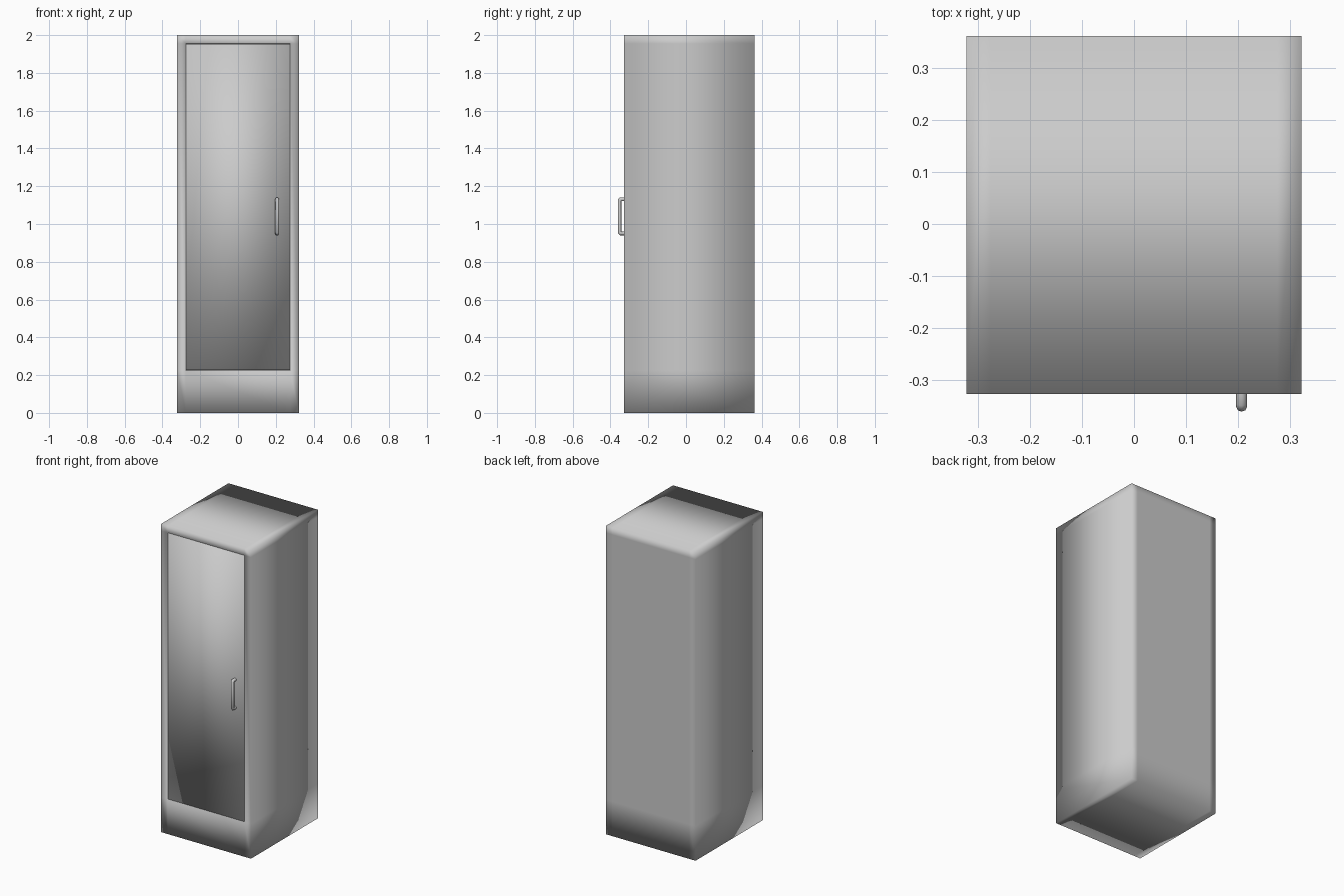
import bpy, bmesh
from mathutils import Vector

if "Cube" in bpy.data.objects:
    bpy.data.objects.remove(bpy.data.objects["Cube"])

W, FRONT, BACK, H = 0.322, -0.327, 0.362, 2.0
DX, Z0, Z1 = 0.276, 0.225, 1.955      # door opening
DEPTH = 0.04


def box(bm, lo, hi):
    geom = bmesh.ops.create_cube(bm, size=1)
    for v in geom["verts"]:
        v.co = Vector([(a + b) / 2 + c * (b - a) for a, b, c in zip(lo, hi, v.co)])


def finish(bm, name):
    bmesh.ops.recalc_face_normals(bm, faces=bm.faces)
    for f in bm.faces:
        f.smooth = True
    me = bpy.data.meshes.new(name)
    bm.to_mesh(me)
    bm.free()
    ob = bpy.data.objects.new(name, me)
    bpy.context.collection.objects.link(ob)
    return ob


# Cabinet body: box cut along the door lines, soft shading, recessed front
bm = bmesh.new()
box(bm, (-W, FRONT, 0), (W, BACK, H))
for co, no in (((-DX, 0, 0), (1, 0, 0)), ((DX, 0, 0), (1, 0, 0)),
               ((0, 0, Z0), (0, 0, 1)), ((0, 0, Z1), (0, 0, 1))):
    bmesh.ops.bisect_plane(bm, geom=bm.verts[:] + bm.edges[:] + bm.faces[:],
                           plane_co=co, plane_no=no)
bm.normal_update()
panel = [f for f in bm.faces if f.normal.y < -0.9
         and abs(f.calc_center_median().x) < DX
         and Z0 < f.calc_center_median().z < Z1]
res = bmesh.ops.extrude_face_region(bm, geom=panel)
bmesh.ops.delete(bm, geom=panel, context="FACES_ONLY")
bmesh.ops.translate(bm, vec=(0, DEPTH, 0),
                    verts=[g for g in res["geom"] if isinstance(g, bmesh.types.BMVert)])
finish(bm, "cabinet_body")

# Door panel filling the recess, flush with the frame
bm = bmesh.new()
g = 0.002
box(bm, (-DX + g, FRONT + 0.001, Z0 + g), (DX - g, FRONT + DEPTH - g, Z1 - g))
finish(bm, "door")

# Door handle: round bar bent back to the door at both ends
r, x, y, za, zb, c = 0.0105, 0.207, -0.3515, 0.95, 1.131, 0.006
path = [(FRONT + 0.005, za), (y + c, za), (y, za + c),
        (y, zb - c), (y + c, zb), (FRONT + 0.005, zb)]
cu = bpy.data.curves.new("door_handle", "CURVE")
cu.dimensions = "3D"
cu.bevel_depth = r
cu.bevel_resolution = 2
cu.use_fill_caps = True
sp = cu.splines.new("POLY")
sp.points.add(len(path) - 1)
for p, (py, pz) in zip(sp.points, path):
    p.co = (x, py, pz, 1)
sp.use_smooth = True
bpy.context.collection.objects.link(bpy.data.objects.new("door_handle", cu))
